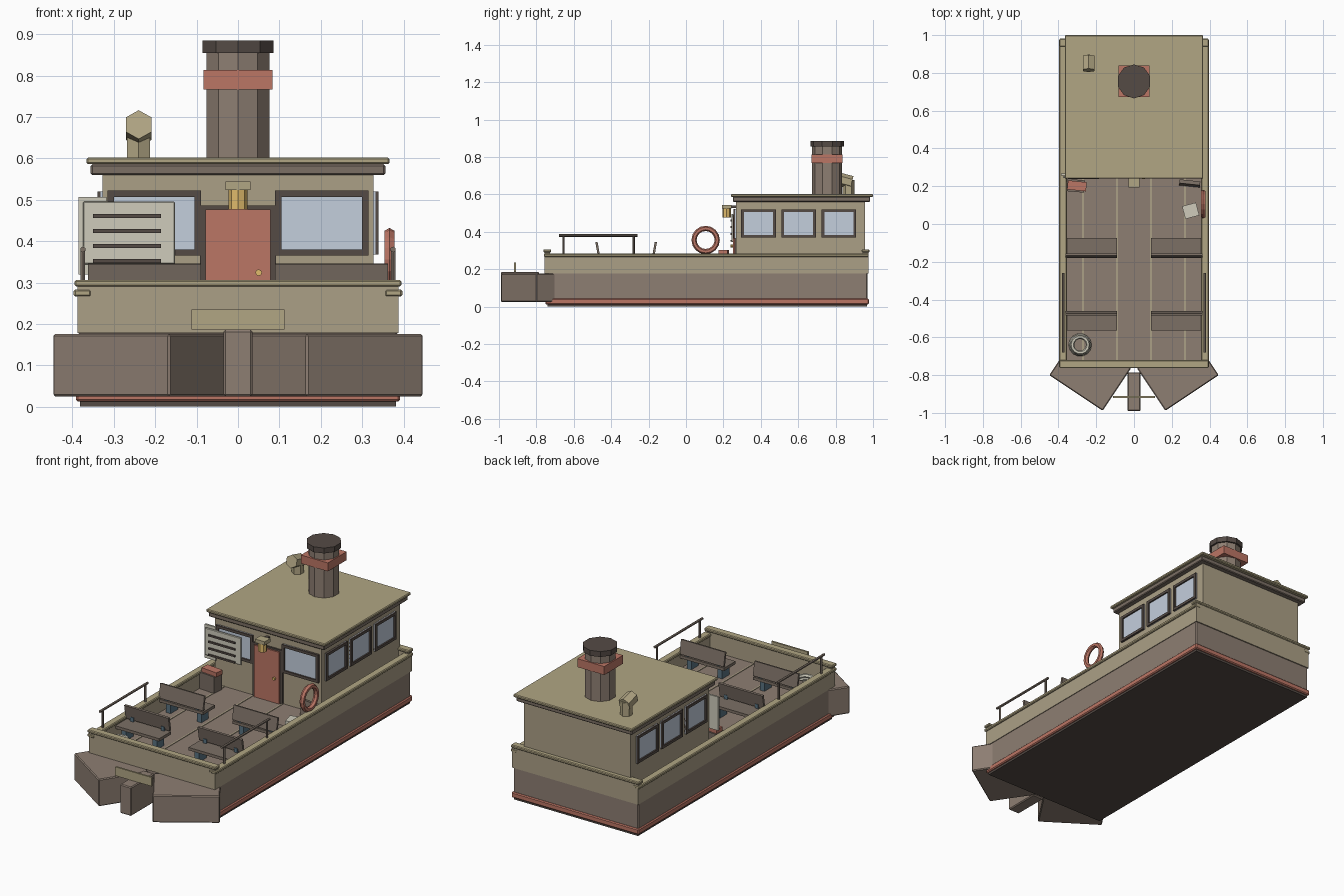
import bpy
from math import radians, pi

if "Cube" in bpy.data.objects:
    bpy.data.objects.remove(bpy.data.objects["Cube"])

def mat(name, r, g, b):
    m = bpy.data.materials.new(name)
    m.diffuse_color = (r, g, b, 1)
    m.use_nodes = True
    m.node_tree.nodes["Principled BSDF"].inputs["Base Color"].default_value = m.diffuse_color
    return m

HULL = mat("hull_brown", .27, .21, .17)
TAN = mat("tan_paint", .41, .35, .24)
TRIM = mat("trim_tan", .44, .38, .23)
RED = mat("red_paint", .50, .18, .13)
DARK = mat("dark_brown", .09, .07, .06)
GLASS = mat("glass", .55, .62, .72)
CREAM = mat("cream", .62, .60, .50)
STEEL = mat("blue_steel", .10, .17, .22)
LAMP = mat("lamp_yellow", .75, .50, .15)
WOOD = mat("bench_wood", .20, .16, .13)

def finish(o, name, m, bevel=0):
    o.name = name
    o.data.materials.append(m)
    if bevel:
        b = o.modifiers.new("bevel", 'BEVEL')
        b.width, b.segments = bevel, 1
    return o

def box(name, x, y, z, m, bevel=0, rot=(0, 0, 0)):
    """Box from (min, max) ranges, turned about its own centre in degrees."""
    bpy.ops.mesh.primitive_cube_add(size=1, location=[(a + b) / 2 for a, b in (x, y, z)],
                                    rotation=[radians(a) for a in rot])
    o = bpy.context.object
    o.scale = [b - a for a, b in (x, y, z)]
    bpy.ops.object.transform_apply(location=False, rotation=False, scale=True)
    return finish(o, name, m, bevel)

def cyl(name, loc, r, h, m, n=10, rot=(0, 0, 0), r2=None):
    bpy.ops.mesh.primitive_cone_add(vertices=n, radius1=r, radius2=r if r2 is None else r2,
                                    depth=h, location=loc, rotation=[radians(a) for a in rot])
    return finish(bpy.context.object, name, m)

def ring(name, loc, R, r, m, n=14, k=6, rot=(0, 0, 0)):
    bpy.ops.mesh.primitive_torus_add(major_radius=R, minor_radius=r, major_segments=n, minor_segments=k,
                                     location=loc, rotation=rot)
    return finish(bpy.context.object, name, m)

def window(name, u, z, plane, axis, out):
    """Framed pane on a wall: axis 'x' = side wall, 'y' = front wall."""
    def slab(part, ur, zr, depth, m):
        d = tuple(sorted((plane - out * .005, plane + out * depth)))
        box(name + part, d if axis == 'x' else ur, ur if axis == 'x' else d, zr, m)
    t = .015
    slab("_glass", u, z, .004, GLASS)
    for zr in ((z[0], z[0] + t), (z[1] - t, z[1])):
        slab("_frame_rail", u, zr, .012, DARK)
    for ur in ((u[0], u[0] + t), (u[1] - t, u[1])):
        slab("_frame_stile", ur, (z[0] + t, z[1] - t), .012, DARK)

# Hull, boot stripe and bottom
box("hull", (-.385, .385), (-.745, .97), (.03, .183), HULL, .006)
box("boot_stripe", (-.392, .392), (-.752, .978), (.012, .043), RED, .005)
box("hull_bottom", (-.382, .382), (-.74, .968), (0, .013), DARK)
box("deck", (-.36, .36), (-.73, .95), (.175, .187), HULL)
for x in (-.27, -.09, .09, .27):
    box("deck_seam", (x - .004, x + .004), (-.72, .27), (.186, .190), TAN)

# Bulwarks with cap rails
for s in (-1, 1):
    box("side_bulwark", sorted((s * .36, s * .388)), (-.755, .972), (.178, .27), TAN)
    box("side_cap", sorted((s * .355, s * .397)), (-.76, .976), (.266, .283), TRIM, .004)
for y0, y1 in ((-.757, -.727), (.945, .975)):
    box("end_bulwark", (-.388, .388), (y0, y1), (.178, .291), TAN)
    box("end_cap", (-.395, .395), (y0 - .006, y1 + .006), (.29, .306), TRIM, .004)

# Angled bow pontoons, bow fender and blank plate
for s in (-1, 1):
    cx, cy = s * .2325, -.782
    box("bow_pontoon", (cx - .17, cx + .17), (cy - .135, cy + .135), (.025, .176), HULL, .005,
        (0, 0, s * 33.7))
box("bow_fender", (-.035, .035), (-.99, -.785), (.025, .186), HULL, .005)
box("bow_plate", (-.112, .112), (-.92, -.91), (.186, .235), TRIM)

# Side handrails
for s in (-1, 1):
    cyl("handrail", (s * .375, -.47, .38), .007, .42, WOOD, 6, (90, 0, 0))
    for y in (-.655, -.28):
        cyl("handrail_post", (s * .375, y, .33), .006, .1, WOOD, 6)

# Benches, back to back
for s in (-1, 1):
    for d, yb in ((-1, -.472), (1, -.168)):
        xr = sorted((s * .09, s * .362))
        box("bench_seat", xr, sorted((yb - d * .01, yb + d * .093)), (.246, .262), WOOD)
        box("bench_back", xr, (yb - .006, yb + .006), (.268, .346), WOOD, 0, (-d * 10, 0, 0))
        for x in (.13, .32):
            box("bench_leg", (s * x - .014, s * x + .014), sorted((yb + d * .012, yb + d * .075)),
                (.186, .247), STEEL)
            box("bench_bracket", (s * x - .01, s * x + .01), (yb - .006, yb + .004), (.25, .285), STEEL)

# Cabin and two-step roof
box("cabin", (-.328, .328), (.267, .957), (.18, .565), TAN)
box("roof_edge", (-.356, .356), (.25, .985), (.56, .586), WOOD, .004)
box("roof", (-.366, .366), (.24, 1.0), (.586, .602), TRIM, .004)
for s in (-1, 1):
    for y in (.295, .51, .725):
        window("side_window", (y, y + .185), (.368, .52), s * .328, 'x', s)
    window("front_window", sorted((s * .09, s * .315)), (.365, .522), .267, 'y', -1)

# Door, knob and lantern
box("door_frame", (-.092, .092), (.258, .27), (.186, .486), DARK)
box("door", (-.078, .078), (.25, .262), (.188, .476), RED)
cyl("door_knob", (.05, .246, .324), .008, .014, LAMP, 8, (90, 0, 0))
cyl("lantern_glass", (0, .217, .502), .023, .05, LAMP, 8)
box("lantern_cap", (-.03, .03), (.192, .242), (.524, .544), TRIM)
box("lantern_arm", (-.01, .01), (.238, .27), (.526, .54), DARK)

# Notice board with plain dark bars, and its backing panel
box("board_backing", (-.386, -.318), (.258, .268), (.32, .507), CREAM)
box("notice_board", (-.375, -.152), (.243, .253), (.344, .496), CREAM, .003)
for z in (.352, .388, .425, .461):
    box("board_bar", (-.35, -.186), (.237, .245), (z - .005, z + .005), DARK)

# Funnel with square collar
cyl("funnel", (0, .755, .73), .08, .27, HULL, 10)
cyl("funnel_cap", (0, .755, .87), .09, .03, DARK, 10)
box("funnel_collar", (-.083, .083), (.672, .838), (.767, .814), RED)

# Roof vent
cyl("vent_pipe", (-.24, .868, .637), .032, .08, TRIM, 6)
cyl("vent_head", (-.24, .85, .672), .036, .075, TRIM, 6, (75, 0, 0))

# Deck gear: life ring, rope coil, crates
ring("life_ring", (.366, .105, .356), .062, .014, RED, 16, 6, (0, pi / 2, 0))
for i, R in enumerate((.05, .046, .042)):
    ring("rope_coil", (-.285, -.64, .197 + i * .018), R, .011, CREAM)
box("crate", (-.355, -.262), (.17, .235), (.186, .279), WOOD, 0, (0, 0, -5))
box("red_tool_box", (-.352, -.252), (.178, .226), (.278, .302), RED, 0, (0, 0, -6))
box("cream_box", (.262, .338), (.035, .105), (.186, .232), CREAM, 0, (0, 0, 15))
box("leaning_board", (.24, .35), (.205, .225), (.186, .27), WOOD, 0, (-8, 0, -6))
